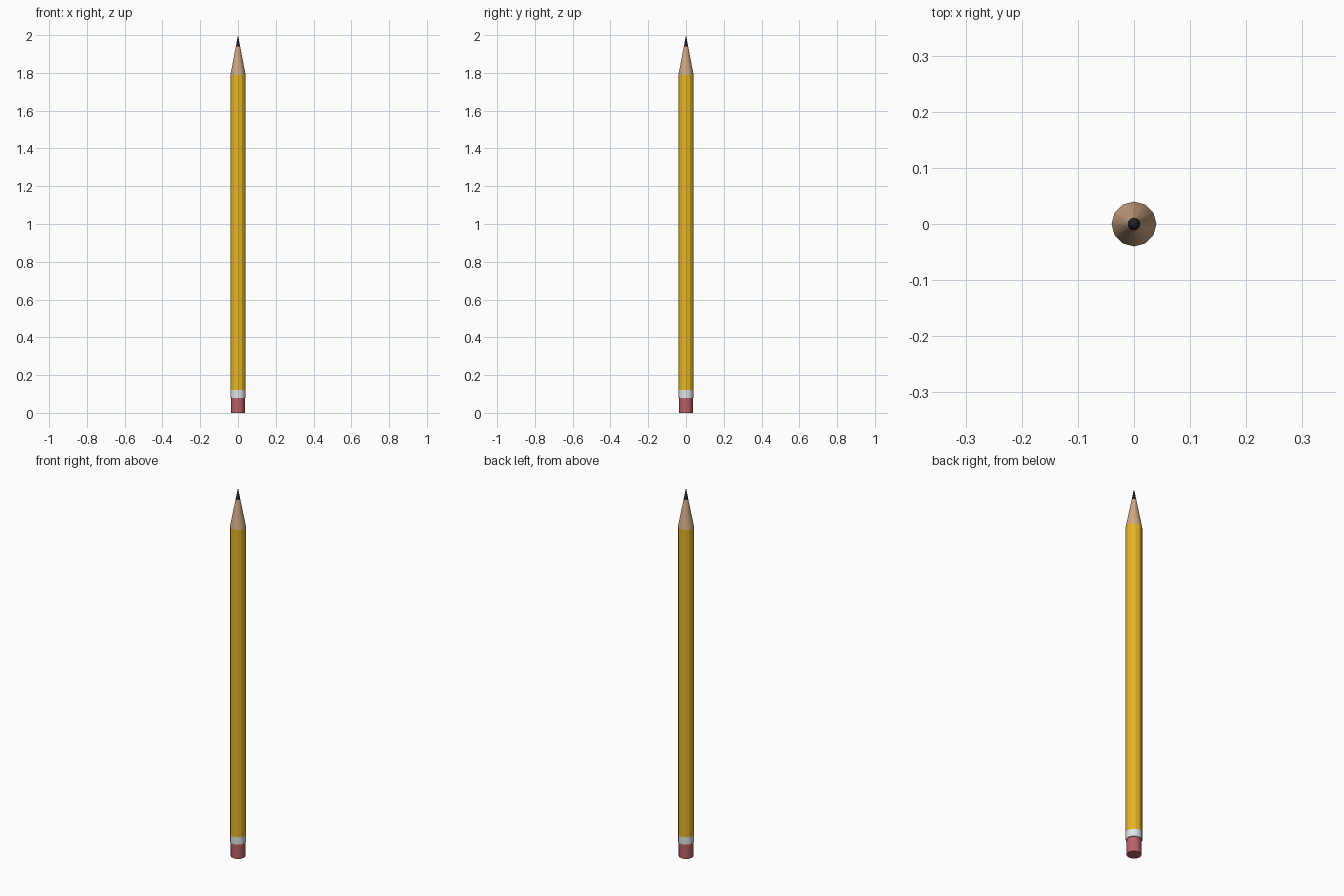
import bpy, bmesh, math

if "Cube" in bpy.data.objects:
    bpy.data.objects.remove(bpy.data.objects["Cube"])

SIDES = 12


def material(name, rgb):
    m = bpy.data.materials.new(name)
    m.diffuse_color = (*rgb, 1)
    m.use_nodes = True
    m.node_tree.nodes["Principled BSDF"].inputs["Base Color"].default_value = m.diffuse_color
    return m


def lathe(name, profile, mat, smooth=None):
    """Turn a (radius, height) profile round the z axis, with closed ends."""
    bm = bmesh.new()
    rings = []
    for r, z in profile:
        if r == 0:
            rings.append([bm.verts.new((0, 0, z))])
        else:
            rings.append([bm.verts.new((r * math.cos(2 * math.pi * i / SIDES),
                                        r * math.sin(2 * math.pi * i / SIDES), z))
                          for i in range(SIDES)])
    for a, b in zip(rings, rings[1:]):
        for i in range(SIDES):
            j = (i + 1) % SIDES
            if len(b) == 1:
                bm.faces.new((a[i], a[j], b[0]))
            else:
                bm.faces.new((a[i], a[j], b[j], b[i]))
    for ring in (rings[0], rings[-1]):
        if len(ring) > 1:
            bm.faces.new(ring)
    bmesh.ops.recalc_face_normals(bm, faces=bm.faces)
    me = bpy.data.meshes.new(name)
    bm.to_mesh(me)
    bm.free()
    me.materials.append(mat)
    ob = bpy.data.objects.new(name, me)
    bpy.context.collection.objects.link(ob)
    if smooth:
        bpy.ops.object.select_all(action='DESELECT')
        ob.select_set(True)
        bpy.context.view_layer.objects.active = ob
        bpy.ops.object.shade_smooth_by_angle(angle=math.radians(smooth))
    return ob


yellow = material("yellow paint", (0.78, 0.46, 0.02))
wood = material("bare wood", (0.62, 0.39, 0.23))
graphite = material("graphite", (0.015, 0.015, 0.02))
metal = material("pale metal", (0.8, 0.85, 0.87))
rubber = material("pink rubber", (0.48, 0.12, 0.14))

# Eraser and metal band at the bottom
lathe("eraser", [(0.036, 0), (0.036, 0.08)], rubber, 40)
lathe("ferrule", [(0.04, 0.08), (0.04, 0.12)], metal, 40)
# Faceted painted shaft
lathe("shaft", [(0.04, 0.12), (0.04, 1.79)], yellow)
# Sharpened wood and lead point
lathe("wood_cone", [(0.04, 1.79), (0.0114, 1.94)], wood, 40)
lathe("lead_tip", [(0.0114, 1.94), (0, 2.0)], graphite, 40)
